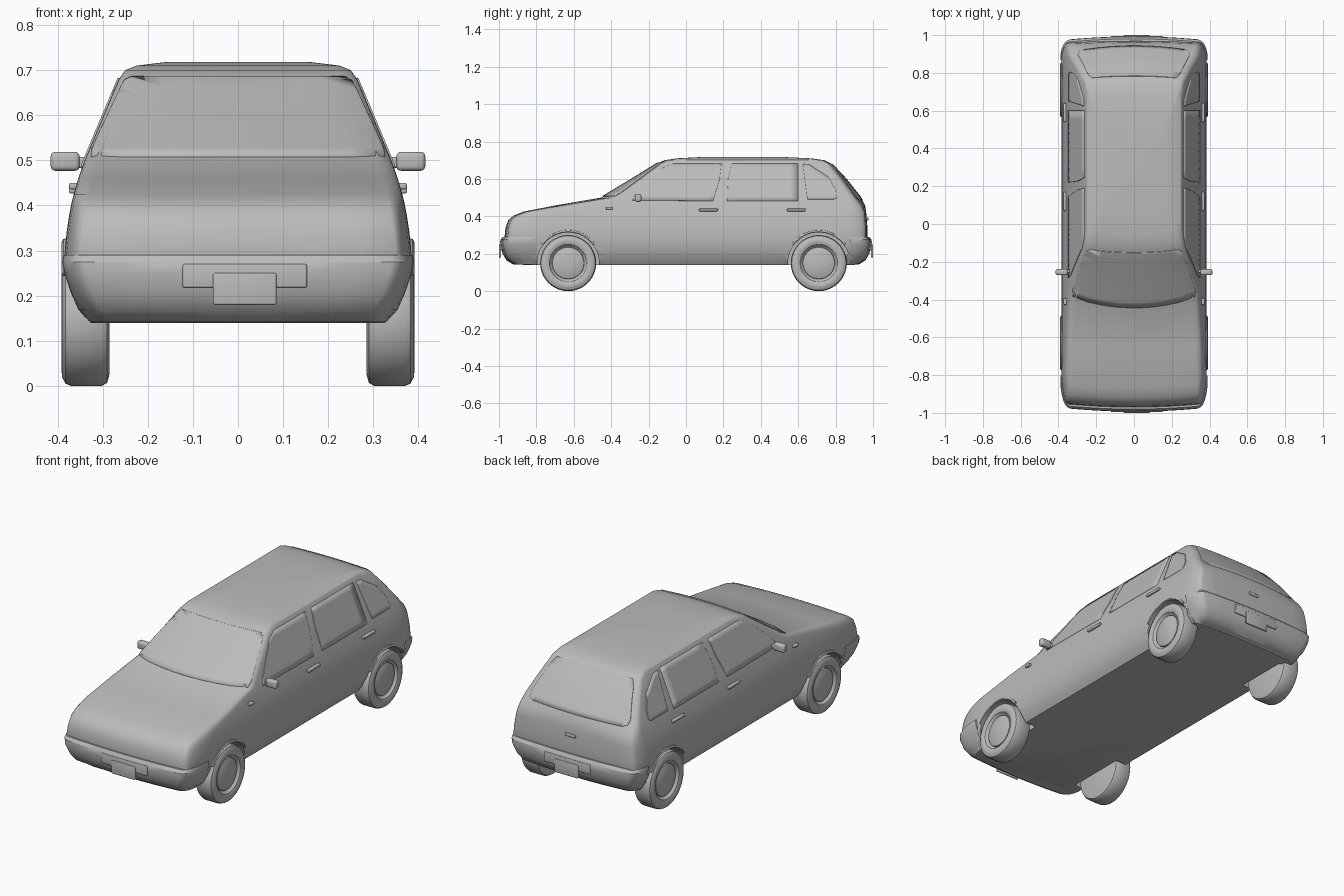
import bpy, bmesh, math
from mathutils import Vector, Matrix
from mathutils.bvhtree import BVHTree

if "Cube" in bpy.data.objects:
    bpy.data.objects.remove(bpy.data.objects["Cube"], do_unlink=True)

grey = bpy.data.materials.new("plain grey")
grey.use_nodes = True
grey.diffuse_color = (0.5, 0.5, 0.5, 1)
grey.node_tree.nodes["Principled BSDF"].inputs["Base Color"].default_value = (0.5, 0.5, 0.5, 1)
parts = []


def finish(name, bm):
    """Turn a bmesh into a named object of the car."""
    bmesh.ops.recalc_face_normals(bm, faces=bm.faces)
    mesh = bpy.data.meshes.new(name)
    bm.to_mesh(mesh)
    mesh.materials.append(grey)
    obj = bpy.data.objects.new(name, mesh)
    bpy.context.collection.objects.link(obj)
    parts.append(obj)
    return obj


def corner(y, w, bow, rx, ry, s):
    """Half of one end of a plan outline: bowed edge, then rounded corner."""
    inner = w - rx
    pts = [(inner * i / 4, y + s * bow * (inner * i / 4 / w) ** 2) for i in range(5)]
    y0 = pts[-1][1]
    for i in range(1, 7):
        t = math.pi / 2 * i / 6
        pts.append((inner + rx * math.sin(t), y0 + s * ry * (1 - math.cos(t))))
    return pts


def loft(rows, rx, rear, flip=1):
    """Stack plan outlines (z, front y, rear y, half width, bow, corner length)."""
    bm = bmesh.new()
    rings = []
    for z, yf, yr, w, bow, ry in rows:
        front = corner(yf, w, bow, rx, ry, 1)
        back = corner(yr, w, bow * rear, rx, ry * rear, -1)[::-1]
        a, b = Vector(front[-1]), Vector(back[0])
        half = front + [tuple(a.lerp(b, i / 14)) for i in range(1, 14)] + back
        outline = half + [(-x, y) for x, y in half[-2:0:-1]]
        rings.append([bm.verts.new((x, y * flip, z)) for x, y in outline])
    n = len(rings[0])
    for low, high in zip(rings, rings[1:]):
        for i in range(n):
            j = (i + 1) % n
            bm.faces.new((low[i], low[j], high[j], high[i]))
    bm.faces.new(rings[0])
    bm.faces.new(rings[-1])
    return bm


def lathe(name, profile, y, z, side, start=0.0, end=2 * math.pi, steps=40):
    """Revolve (x, radius) points about an axle along x."""
    bm = bmesh.new()
    verts = [bm.verts.new((side * x, y + r * math.cos(start), z + r * math.sin(start)))
             for x, r in profile]
    edges = [bm.edges.new(pair) for pair in zip(verts, verts[1:])]
    full = end - start > 6
    bmesh.ops.spin(bm, geom=verts + edges, cent=(0, y, z), axis=(1, 0, 0),
                   angle=end - start, steps=steps)
    bmesh.ops.remove_doubles(bm, verts=bm.verts, dist=0.0002)
    if not full:
        bmesh.ops.holes_fill(bm, edges=bm.edges)
    return finish(name, bm)


def box(name, centre, size, bevel=0.004):
    bm = bmesh.new()
    bmesh.ops.create_cube(bm, size=1, matrix=Matrix.Translation(centre) @ Matrix.Diagonal((*size, 1)))
    bmesh.ops.bevel(bm, geom=bm.edges[:], offset=bevel, segments=3, profile=0.5, affect='EDGES')
    return finish(name, bm)


# Body shell
shell = loft([
    (0.14, -0.87, 0.90, 0.335, 0.02, 0.18),
    (0.17, -0.94, 0.94, 0.357, 0.02, 0.2),
    (0.22, -0.96, 0.96, 0.376, 0.02, 0.2),
    (0.29, -0.97, 0.97, 0.385, 0.02, 0.2),
    (0.34, -0.965, 0.97, 0.38, 0.02, 0.2),
    (0.38, -0.95, 0.967, 0.374, 0.02, 0.18),
    (0.405, -0.92, 0.965, 0.369, 0.02, 0.16),
    (0.425, -0.87, 0.963, 0.364, 0.02, 0.14),
    (0.46, -0.69, 0.957, 0.354, 0.04, 0.1),
    (0.50, -0.455, 0.935, 0.34, 0.06, 0.06),
    (0.60, -0.29, 0.855, 0.298, 0.04, 0.05),
    (0.68, -0.16, 0.78, 0.264, 0.02, 0.04),
    (0.70, -0.115, 0.74, 0.25, 0.015, 0.04),
    (0.71, -0.05, 0.67, 0.225, 0.01, 0.03),
    (0.718, 0.1, 0.5, 0.16, 0.0, 0.03)], 0.035, 0.6)
bmesh.ops.recalc_face_normals(shell, faces=shell.faces)
surface = BVHTree.FromBMesh(shell)
body = finish("body", shell)

# Wheel arches cut from the body
AXLES = (("front", -0.63), ("rear", 0.71))
SIDES = (("left", 1), ("right", -1))
bm = bmesh.new()
for _, y in AXLES:
    for _, s in SIDES:
        place = Matrix.Translation((s * 0.39, y, 0.15)) @ Matrix.Rotation(math.pi / 2, 4, 'Y')
        bmesh.ops.create_cone(bm, cap_ends=True, segments=48, radius1=0.165, radius2=0.165,
                              depth=0.24, matrix=place)
cutter = finish("arch_cutter", bm)
cutter.hide_render = True
cut = body.modifiers.new("arches", 'BOOLEAN')
cut.operation, cut.solver, cut.object = 'DIFFERENCE', 'EXACT', cutter
bpy.context.view_layer.objects.active = body
bpy.ops.object.modifier_apply(modifier=cut.name)
parts.remove(cutter)
bpy.data.objects.remove(cutter, do_unlink=True)

# Bumpers
for name, flip, inner, length in (("front", 1, -0.8, 0.15), ("rear", -1, -0.875, 0.1)):
    finish(name + "_bumper", loft([
        (0.143, -0.925, inner, 0.33, 0.02, 0.08),
        (0.165, -0.96, inner, 0.347, 0.02, length),
        (0.20, -0.98, inner, 0.368, 0.02, length),
        (0.25, -0.993, inner, 0.385, 0.02, length),
        (0.275, -0.991, inner, 0.39, 0.02, length),
        (0.29, -0.98, inner, 0.387, 0.02, length)], 0.05, 0.01, flip))
    box(name + "_bumper_panel", (0.015, -0.989 * flip, 0.244), (0.275, 0.012, 0.052))
    box(name + "_number_plate", (0.015, -0.994 * flip, 0.215), (0.14, 0.012, 0.07))

# Wheels and arch lips
TYRE = [(0.285, 0), (0.285, 0.125), (0.29, 0.143), (0.302, 0.15), (0.37, 0.15), (0.382, 0.145),
        (0.39, 0.13), (0.391, 0.115), (0.385, 0.1), (0.372, 0.092), (0.368, 0.086),
        (0.376, 0.084), (0.384, 0.06), (0.388, 0.03), (0.389, 0)]
LIP = [(0.36, 0.164), (0.388, 0.164), (0.391, 0.168), (0.387, 0.176), (0.36, 0.18), (0.36, 0.164)]
for end, y in AXLES:
    for side, s in SIDES:
        lathe(f"{end}_{side}_wheel", TYRE, y, 0.15, s)
        lathe(f"{end}_{side}_arch_lip", LIP, y, 0.15, s, math.radians(35), math.radians(145), 24)


def pane(name, outline, origin):
    """Thin glass plate laid over the body; origin maps 2D points to ray starts and direction."""
    bm = bmesh.new()
    bm.faces.new([bm.verts.new((u, 0, v)) for u, v in outline])
    bmesh.ops.triangulate(bm, faces=bm.faces)
    bmesh.ops.subdivide_edges(bm, edges=bm.edges[:], cuts=7, use_grid_fill=True)
    for v in bm.verts:
        start, direction = origin(v.co.x, v.co.z)
        hit = surface.ray_cast(Vector(start), Vector(direction))[0]
        v.co = hit if hit else surface.find_nearest(Vector(start))[0]
    obj = finish(name, bm)
    thick = obj.modifiers.new("thickness", 'SOLIDIFY')
    thick.thickness, thick.offset = 0.007, 0


def mirrored(half):
    return half + [(-x, z) for x, z in half[::-1]]


# Windscreen and rear window
pane("windscreen", mirrored([(0.325, 0.507), (0.322, 0.525), (0.262, 0.655), (0.25, 0.677), (0.235, 0.684)]),
     lambda x, z: ((x, -2, z), (0, 1, 0)))
pane("rear_window", mirrored([(0.265, 0.488), (0.29, 0.497), (0.295, 0.52), (0.245, 0.65), (0.225, 0.678)]),
     lambda x, z: ((x, 2, z), (0, -1, 0)))

# Side windows, mirrors, handles and indicators
GLASS = {
    "front_door_window": [(-0.285, 0.485), (-0.27, 0.515), (-0.13, 0.655), (-0.07, 0.682),
                          (0.19, 0.682), (0.18, 0.6), (0.145, 0.482)],
    "rear_door_window": [(0.22, 0.482), (0.225, 0.6), (0.245, 0.682), (0.6, 0.682), (0.6, 0.482)],
    "quarter_window": [(0.65, 0.49), (0.625, 0.678), (0.66, 0.676), (0.76, 0.61), (0.8, 0.54),
                       (0.805, 0.5), (0.79, 0.49)],
}
for side, s in SIDES:
    for name, outline in GLASS.items():
        pane(f"{side}_{name}", outline, lambda y, z, s=s: ((2 * s, y, z), (-s, 0, 0)))
    box(f"{side}_mirror", (s * 0.383, -0.255, 0.498), (0.064, 0.032, 0.042), 0.01)
    box(f"{side}_mirror_arm", (s * 0.345, -0.25, 0.495), (0.04, 0.018, 0.024))
    for name, y in (("front", 0.12), ("rear", 0.59)):
        box(f"{side}_{name}_door_handle", (s * 0.366, y, 0.434), (0.018, 0.1, 0.014))
    box(f"{side}_indicator", (s * 0.364, -0.41, 0.443), (0.02, 0.035, 0.014))

# Tailgate handle
box("tailgate_handle", (0.01, 0.968, 0.385), (0.06, 0.014, 0.016))

# Smooth shading with sharp creases kept
bpy.ops.object.select_all(action='DESELECT')
for obj in parts:
    obj.select_set(True)
bpy.context.view_layer.objects.active = body
bpy.ops.object.shade_smooth_by_angle(angle=math.radians(32))
bpy.ops.object.select_all(action='DESELECT')
